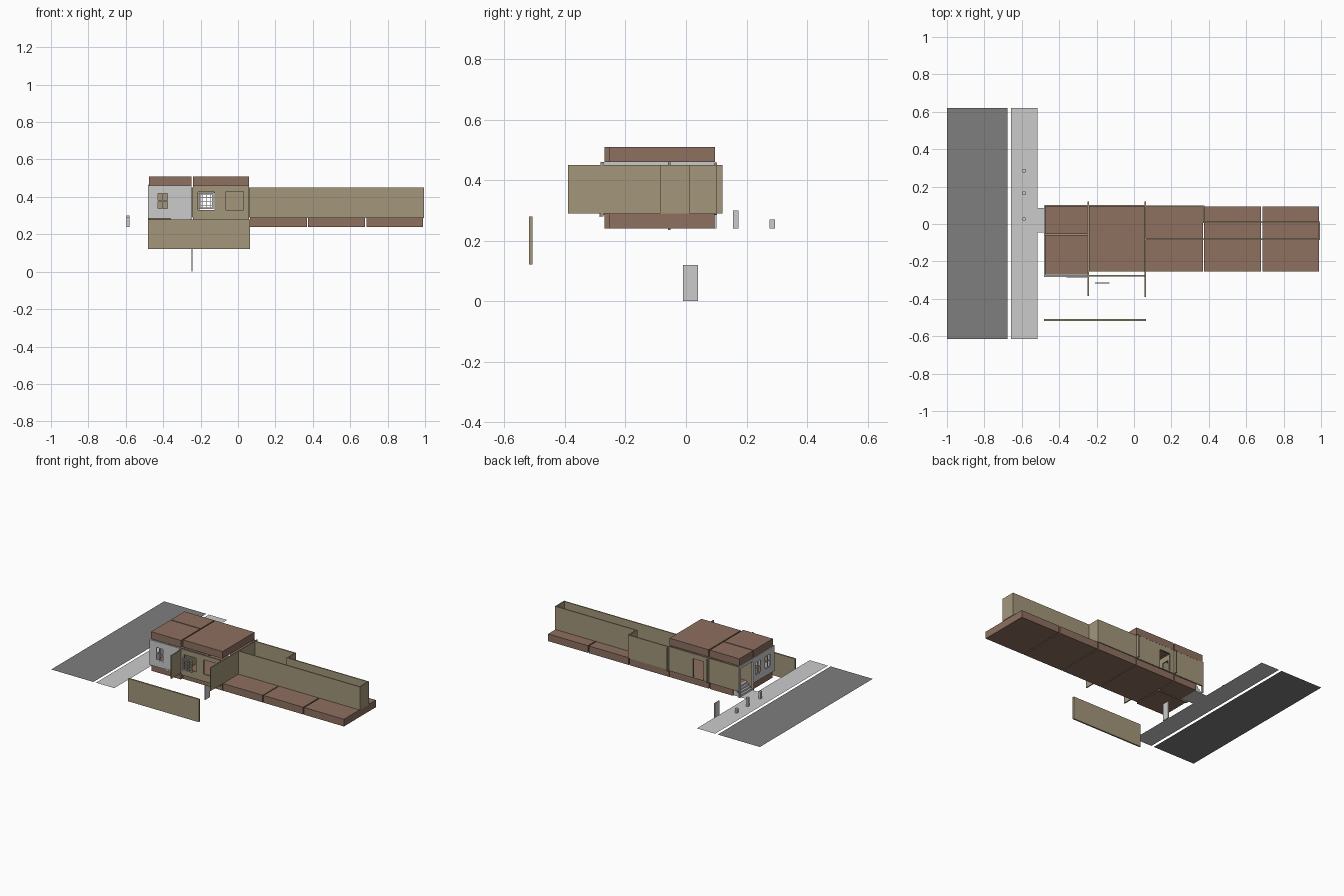
import bpy, bmesh
from mathutils import Vector

if "Cube" in bpy.data.objects:
    bpy.data.objects.remove(bpy.data.objects["Cube"])


def material(name, rgb):
    m = bpy.data.materials.new(name)
    m.diffuse_color = (*rgb, 1)
    m.use_nodes = True
    m.node_tree.nodes["Principled BSDF"].inputs["Base Color"].default_value = m.diffuse_color
    return m


BROWN = material("brown_slab", (0.27, 0.16, 0.115))
TAN = material("tan_wall", (0.37, 0.31, 0.20))
ROAD = material("road_grey", (0.21, 0.21, 0.21))
GREY = None


def add_box(bm, x, y, z):
    lo, hi = Vector((x[0], y[0], z[0])), Vector((x[1], y[1], z[1]))
    verts = bmesh.ops.create_cube(bm, size=1)["verts"]
    for v in verts:
        v.co = Vector([(a + b) / 2 + c * (b - a) for a, b, c in zip(lo, hi, v.co)])


def boxes(name, mat, *parts):
    """One object out of (x range, y range, z range) boxes."""
    bm = bmesh.new()
    for p in parts:
        add_box(bm, *p)
    me = bpy.data.meshes.new(name)
    bm.to_mesh(me)
    bm.free()
    ob = bpy.data.objects.new(name, me)
    bpy.context.collection.objects.link(ob)
    if mat:
        me.materials.append(mat)
    return ob


def sheet(name, mat, x, y, z):
    """A flat ground rectangle."""
    bpy.ops.mesh.primitive_plane_add(size=1, location=(sum(x) / 2, sum(y) / 2, z))
    ob = bpy.context.object
    ob.name = name
    for v in ob.data.vertices:
        v.co = (v.co.x * (x[1] - x[0]), v.co.y * (y[1] - y[0]), 0)
    if mat:
        ob.data.materials.append(mat)


def along(axis, u, depth, z):
    return (u, depth, z) if axis == "x" else (depth, u, z)


def wall(name, mat, axis, u, depth, z, holes=()):
    """Wall running along an axis, with (u0, u1, z0, z1) openings."""
    parts, start = [], u[0]
    for a, b, z0, z1 in sorted(holes):
        if a > start:
            parts.append(along(axis, (start, a), depth, z))
        if z0 > z[0]:
            parts.append(along(axis, (a, b), depth, (z[0], z0)))
        if z1 < z[1]:
            parts.append(along(axis, (a, b), depth, (z1, z[1])))
        start = b
    if u[1] > start:
        parts.append(along(axis, (start, u[1]), depth, z))
    return boxes(name, mat, *parts)


def window(name, axis, u, depth, z, cols, rows, frame=0.007, bar=0.004):
    """Window frame with glazing bars."""
    parts = []
    for (lo, hi), n, upright in ((u, cols, True), (z, rows, False)):
        for i in range(n + 1):
            w = frame if i in (0, n) else bar
            c = lo + w / 2 if i == 0 else hi - w / 2 if i == n else lo + (hi - lo) * i / n
            r = (c - w / 2, c + w / 2)
            parts.append(along(axis, r, depth, z) if upright else along(axis, u, depth, r))
    boxes(name, GREY, *parts)


# Street
Y_STREET = (-0.615, 0.62)
sheet("road", ROAD, (-1.0, -0.677), Y_STREET, 0.24)
sheet("pavement", GREY, (-0.657, -0.517), Y_STREET, 0.24)
sheet("entry_path", GREY, (-0.517, -0.475), (-0.045, 0.085), 0.24)

# Height posts on the pavement
for i, (y, h) in enumerate(((0.285, 0.03), (0.165, 0.06), (0.027, 0.05))):
    boxes(f"height_post_{i + 1}", GREY, ((-0.596, -0.58), (y - 0.009, y + 0.009), (0.24, 0.24 + h)))

# Floor slabs
FLOOR, ROOF = (0.24, 0.29), (0.46, 0.51)
for i, x in enumerate(((-0.241, 0.06), (0.064, 0.368), (0.374, 0.678), (0.686, 0.99))):
    boxes(f"floor_slab_{i + 1}", BROWN, (x, (-0.255, 0.094), FLOOR))
boxes("front_room_floor", BROWN, ((-0.474, -0.249), (-0.27, -0.06), FLOOR))
boxes("porch_floor", BROWN, ((-0.425, -0.249), (-0.052, 0.094), FLOOR))

# Roof slabs
boxes("front_room_roof", BROWN, ((-0.476, -0.249), (-0.27, -0.06), ROOF))
boxes("porch_roof", BROWN, ((-0.476, -0.249), (-0.054, 0.096), ROOF))
boxes("main_roof", BROWN, ((-0.241, 0.06), (-0.255, 0.096), ROOF))

# Entry steps
boxes("entry_steps", GREY, *[((-0.475 + i * 0.0125, -0.425), (-0.045, 0.085),
                              (0.24 + i * 0.0125, 0.2525 + i * 0.0125)) for i in range(4)])

# Street corner walls with windows
WZ = (0.33, 0.425)
front_win = (-0.435, -0.37)
side_wins = ((-0.245, -0.175), (-0.14, -0.07))
wall("front_room_facade", GREY, "x", (-0.48, -0.249), (-0.283, -0.272), (0.285, 0.46),
     [(*front_win, *WZ)])
wall("street_wall", GREY, "y", (-0.272, -0.05), (-0.48, -0.472), (0.285, 0.46),
     [(*s, *WZ) for s in side_wins])
wall("porch_front", GREY, "y", (-0.05, 0.1), (-0.48, -0.472), (0.24, 0.46),
     [(-0.045, 0.085, 0.24, 0.44)])
window("front_room_window", "x", front_win, (-0.282, -0.274), WZ, 2, 2)
for i, s in enumerate(side_wins):
    window(f"street_window_{i + 1}", "y", s, (-0.479, -0.473), WZ, 2, 2)
boxes("facade_base_strip", GREY, ((-0.36, -0.25), (-0.286, -0.283), (0.278, 0.29)))

# Main house walls
WALL = (0.29, 0.45)
wall("main_facade", TAN, "x", (-0.241, 0.06), (-0.282, -0.272), (0.28, 0.46),
     [(-0.215, -0.125, *WZ), (-0.065, 0.03, 0.33, 0.43)])
wall("back_wall", TAN, "x", (-0.241, 0.06), (0.092, 0.102), (0.287, 0.455),
     [(-0.205, -0.125, 0.29, 0.42)])
wall("porch_back_wall", TAN, "x", (-0.478, -0.249), (0.092, 0.102), (0.285, 0.455))
wall("porch_partition", TAN, "x", (-0.478, -0.249), (-0.06, -0.052), (0.235, 0.465))
wall("inner_party_wall", TAN, "y", (-0.385, 0.12), (-0.249, -0.241), WALL,
     [(-0.01, 0.04, 0.29, 0.41)])
wall("outer_party_wall", TAN, "y", (-0.39, 0.12), (0.057, 0.064), WALL)

# Loose pieces set apart from the house
window("main_window_frame", "x", (-0.208, -0.13), (-0.317, -0.313), (0.335, 0.42), 4, 4, 0.008, 0.003)
boxes("entry_door", GREY, ((-0.249, -0.244), (-0.01, 0.04), (0, 0.12)))
boxes("front_garden_wall", TAN, ((-0.48, 0.063), (-0.518, -0.507), (0.122, 0.28)))

# Yard walls
wall("yard_front_wall", TAN, "x", (0.064, 0.994), (-0.086, -0.078), (0.288, 0.45))
wall("yard_end_wall", TAN, "y", (-0.078, 0.014), (0.986, 0.994), WALL)
wall("yard_narrow_wall", TAN, "x", (0.376, 0.986), (0.006, 0.014), WALL)
wall("yard_jog_wall", TAN, "y", (0.006, 0.1), (0.368, 0.376), WALL)
wall("yard_back_wall", TAN, "x", (0.064, 0.368), (0.092, 0.1), WALL)
